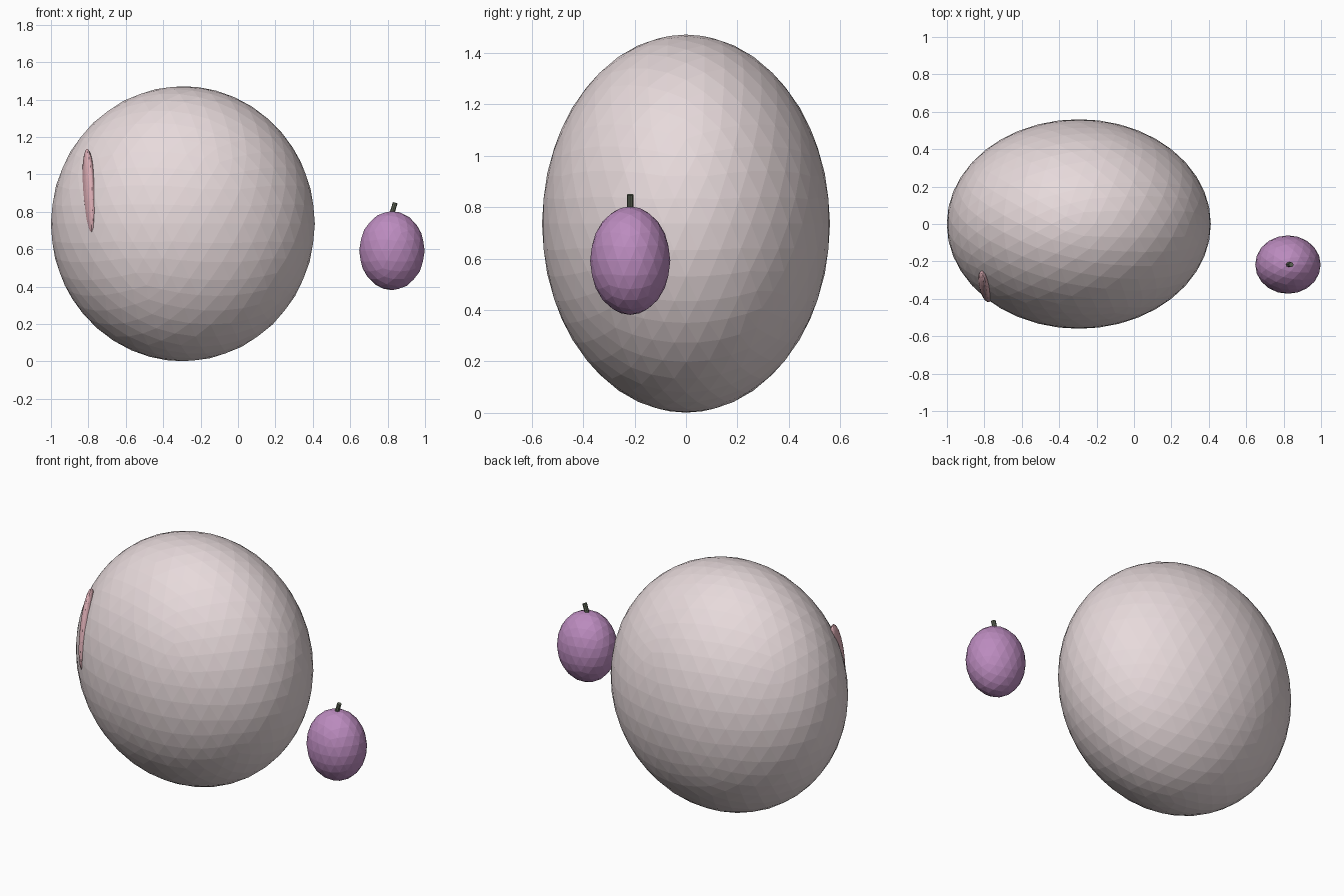
import bpy
from math import radians

if "Cube" in bpy.data.objects:
    bpy.data.objects.remove(bpy.data.objects["Cube"])


def paint(obj, name, rgb):
    mat = bpy.data.materials.new(name)
    mat.diffuse_color = (*rgb, 1)
    mat.use_nodes = True
    mat.node_tree.nodes["Principled BSDF"].inputs["Base Color"].default_value = mat.diffuse_color
    obj.data.materials.append(mat)


def ellipsoid(name, center, radii, detail, rgb, rot=(0, 0, 0)):
    bpy.ops.mesh.primitive_ico_sphere_add(subdivisions=detail, radius=1, location=center,
                                          rotation=[radians(a) for a in rot])
    obj = bpy.context.object
    obj.name = name
    obj.scale = radii
    paint(obj, name + "_colour", rgb)
    return obj


# Large pale rounded body
ellipsoid("body", (-0.295, 0, 0.736), (0.706, 0.56, 0.735), 4, (0.80, 0.70, 0.71))

# Thin pink blemish set into the front left of the body
ellipsoid("pink_mark", (-0.795, -0.33, 0.91), (0.034, 0.068, 0.235), 3,
          (0.72, 0.42, 0.46), (-15, 0, 12))

# Small purple fruit beside it
ellipsoid("fruit", (0.823, -0.217, 0.592), (0.175, 0.156, 0.211), 3, (0.50, 0.26, 0.52))

# Short leaning stem on the fruit
bpy.ops.mesh.primitive_cylinder_add(vertices=8, radius=0.013, depth=0.08,
                                    location=(0.829, -0.217, 0.81),
                                    rotation=(0, radians(17), 0))
stem = bpy.context.object
stem.name = "stem"
paint(stem, "stem_colour", (0.12, 0.14, 0.10))
